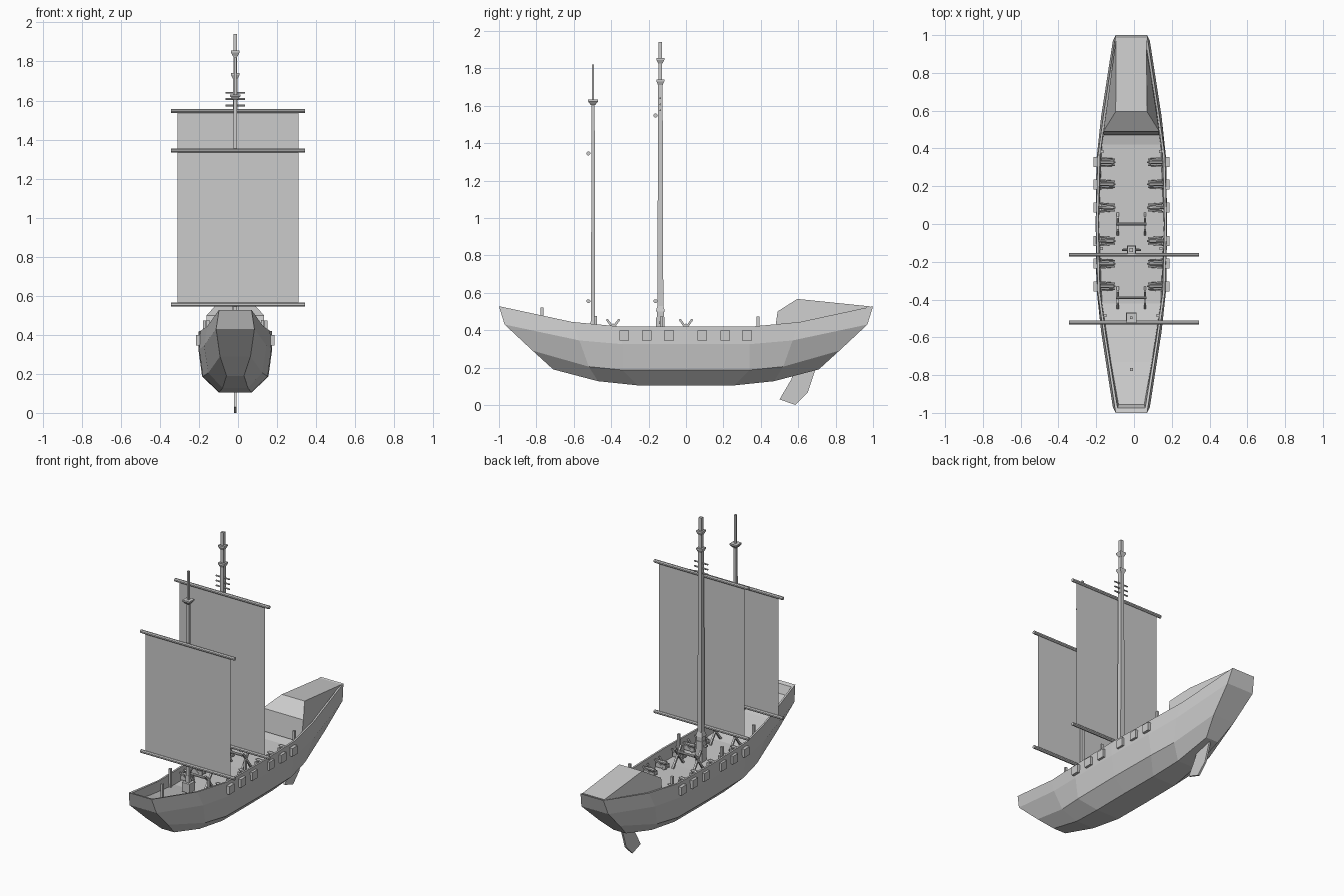
import bpy, bmesh, math
from mathutils import Vector, Matrix

if "Cube" in bpy.data.objects:
    bpy.data.objects.remove(bpy.data.objects["Cube"])

CX = -0.014  # hull centreline


def finish(bm, name):
    bmesh.ops.recalc_face_normals(bm, faces=bm.faces)
    me = bpy.data.meshes.new(name)
    bm.to_mesh(me)
    bm.free()
    ob = bpy.data.objects.new(name, me)
    bpy.context.collection.objects.link(ob)
    return ob


def poly(name, verts, faces):
    bm = bmesh.new()
    vs = [bm.verts.new(v) for v in verts]
    for f in faces:
        bm.faces.new([vs[i] for i in f])
    return finish(bm, name)


def box(name, c, s):
    bm = bmesh.new()
    bmesh.ops.create_cube(bm, size=1, matrix=Matrix.Translation(c) @ Matrix.Diagonal((*s, 1)))
    return finish(bm, name)


def rod(name, a, b, r0, r1=None, n=8):
    """Tapered rod between two points; n=4 gives an axis-aligned square section."""
    a, b = Vector(a), Vector(b)
    r1 = r0 if r1 is None else r1
    k = math.sqrt(2) if n == 4 else 1
    bm = bmesh.new()
    rot = (b - a).to_track_quat('Z', 'Y').to_matrix().to_4x4() @ Matrix.Rotation(math.pi / n, 4, 'Z')
    bmesh.ops.create_cone(bm, cap_ends=True, segments=n, radius1=r0 * k, radius2=r1 * k,
                          depth=(b - a).length, matrix=Matrix.Translation((a + b) / 2) @ rot)
    return finish(bm, name)


def column(name, y, levels):
    """Square stack on the centreline from (z0, z1, half0, half1) pieces."""
    for i, (z0, z1, r0, r1) in enumerate(levels):
        rod(f"{name}_{i}", (CX, y, z0), (CX, y, z1), r0, r1, 4)


# Hull: rows of (y, z, half width) from bow end to midship, inside to outside
rows = [
    [(.955, .465, .068), (.73, .405, .108), (.42, .34, .155), (0, .335, .172)],   # deck
    [(.975, .520, .073), (.61, .444, .132), (.36, .42, .166), (0, .42, .175)],    # inner rail
    [(1.00, .528, .083), (.61, .444, .143), (.36, .42, .178), (0, .42, .187)],    # outer rail
    [(.970, .430, .098), (.57, .345, .160), (.34, .325, .185), (0, .325, .189)],  # knuckle
    [(.820, .290, .078), (.52, .205, .138), (.34, .187, .166), (0, .187, .170)],  # chine
    [(.710, .190, .045), (.47, .127, .065), (.26, .105, .083), (0, .105, .085)],  # bottom
]
bm = bmesh.new()
rings = []
for s in range(7):
    k, sg = (s, -1) if s < 4 else (6 - s, 1)
    half = [r[k] for r in rows]
    right = [bm.verts.new((CX + w, sg * y, z)) for y, z, w in half]
    left = [bm.verts.new((CX - w, sg * y, z)) for y, z, w in half]
    rings.append(right + left[::-1])
for a, b in zip(rings, rings[1:]):
    for i in range(12):
        j = (i + 1) % 12
        bm.faces.new((a[i], a[j], b[j], b[i]))
for r in (rings[0], rings[-1]):
    for i in range(5):
        bm.faces.new((r[i], r[i + 1], r[10 - i], r[11 - i]))
finish(bm, "hull")

# Stern cabin roof
sec = [(.47, .145, .36), (.49, .148, .50), (.595, .083, .567), (.985, .080, .527), (.97, .075, .46)]
vs = [(CX + s * w, y, z) for s in (-1, 1) for y, w, z in sec]
poly("stern_cabin", vs, [(0, 1, 6, 5), (1, 2, 7, 6), (2, 3, 8, 7), (3, 4, 9, 8), (4, 0, 5, 9),
                         (0, 1, 2, 3, 4), (5, 6, 7, 8, 9)])

# Rudder blade
prof = [(.57, .20), (.565, .14), (.50, .03), (.585, 0), (.65, .065), (.695, .20)]
n = len(prof)
vs = [(CX + s * .006, y, z) for s in (-1, 1) for y, z in prof]
poly("rudder", vs, [tuple(range(n)), tuple(range(n, 2 * n))] +
     [(i, (i + 1) % n, (i + 1) % n + n, i + n) for i in range(n)])

# Masts with bases, tops and crossbars
column("fore_mast", -.497, [(.37, .43, .028, .028), (.43, .475, .013, .011), (.43, 1.62, .010, .009),
                            (1.605, 1.622, .013, .026), (1.622, 1.632, .026, .026),
                            (1.62, 1.82, .006, .006)])
column("main_mast", -.137, [(.33, .47, .024, .022), (.47, .50, .019, .019), (.50, .53, .024, .016),
                            (.47, 1.74, .016, .012), (1.71, 1.73, .012, .021), (1.73, 1.74, .021, .021),
                            (1.74, 1.85, .010, .010), (1.825, 1.845, .011, .021),
                            (1.845, 1.855, .021, .021), (1.85, 1.94, .010, .010)])
for z in (1.575, 1.607, 1.640):
    rod("mast_crossbar", (CX - .05, -.137, z), (CX + .05, -.137, z), .005)
for s in (-1, 1):
    box("mast_cleat", (CX + s * .033, -.137, .44), (.022, .014, .012))

# Yards and sails
for name, y, top in (("fore", -.522, 1.345), ("main", -.163, 1.547)):
    for z in (.555, top):
        rod(name + "_yard", (-.344, y, z), (.344, y, z), .011)
    poly(name + "_sail", [(-.311, y, .555), (.311, y, .555), (.311, y, top), (-.311, y, top)],
         [(0, 1, 2, 3)])

# Gun ports and deck cannons on both sides
for y in (-.33, -.21, -.09, .087, .21, .327):
    for s in (-1, 1):
        box("gun_port", (CX + s * .188, y, .371), (.026, .053, .054))
        rod("cannon_barrel", (CX + s * .095, y, .378), (CX + s * .185, y, .376), .012, .008)
        rod("cannon_knob", (CX + s * .083, y, .378), (CX + s * .096, y, .378), .005)
        for t in (-1, 1):
            ya = y + t * .017
            box("carriage_cheek", (CX + s * .125, ya, .358), (.075, .007, .026))
            rod("carriage_strut", (CX + s * .10, ya, .34), (CX + s * .165, y + t * .023, .395), .004, n=4)
        box("carriage_bed", (CX + s * .125, y, .351), (.07, .032, .01))

# Crossed-leg racks on deck
for y in (-.39, .0):
    rod("rack_bar", (CX - .08, y, .427), (CX + .08, y, .427), .008)
    for s in (-1, 1):
        for t in (-1, 1):
            rod("rack_leg", (CX + s * .072, y - t * .055, .335 if y == 0 else .342),
                (CX + s * .072, y + t * .034, .458), .006, n=4)

# Mooring posts along the rails and at the bow
for y, w, z0, z1 in ((.385, .155, .34, .472), (-.13, .157, .33, .472), (-.485, .14, .35, .475)):
    for s in (-1, 1):
        rod("mooring_post", (CX + s * w, y, z0), (CX + s * w, y, z1), .008, n=4)
rod("bow_post", (CX, -.77, .40), (CX, -.77, .522), .008, n=4)
